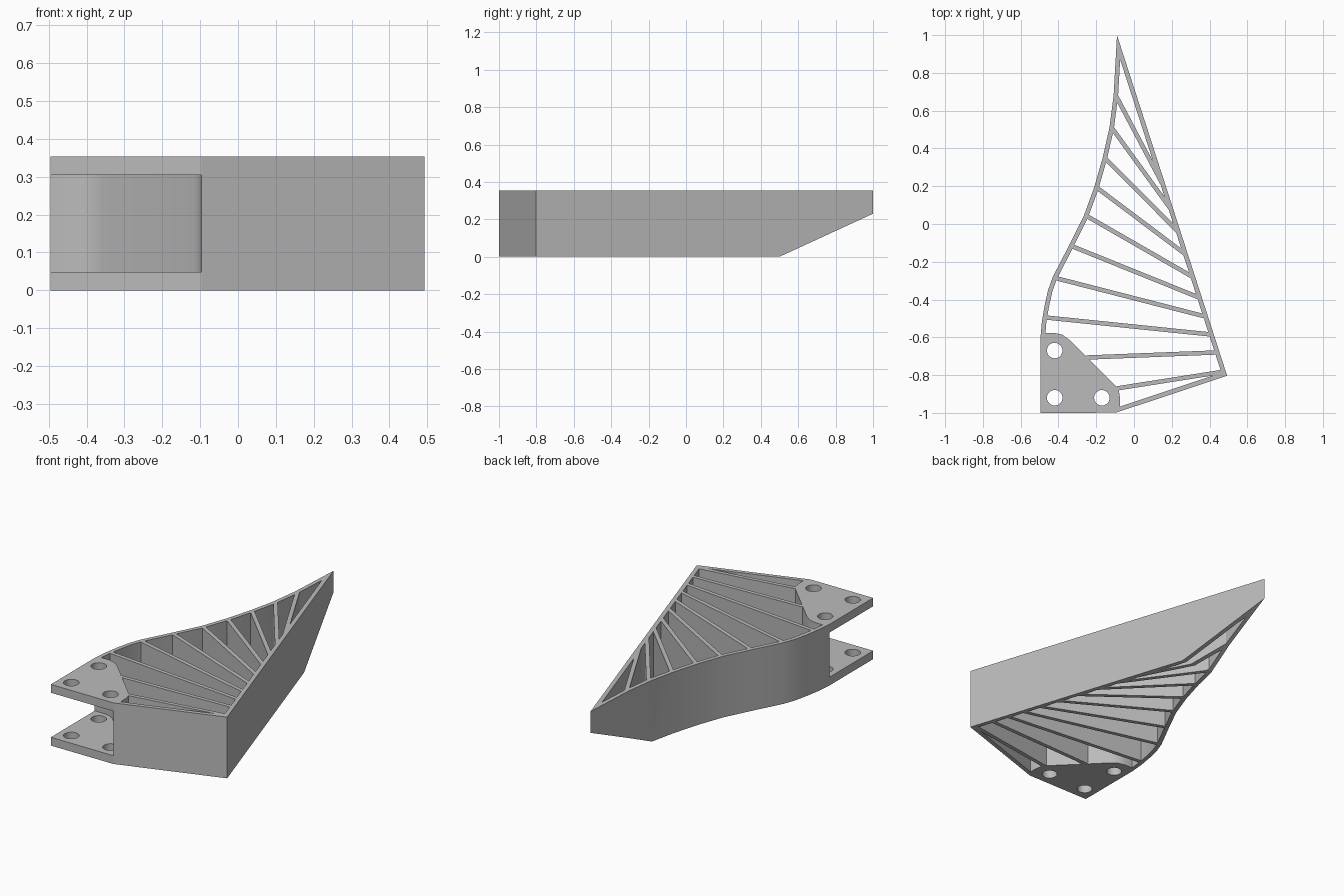
import bpy, bmesh, math
from mathutils import Vector

if "Cube" in bpy.data.objects:
    bpy.data.objects.remove(bpy.data.objects["Cube"])

HEIGHT, PLATE, WALL = 0.353, 0.048, 0.024

grey = bpy.data.materials.new("plain grey")
grey.use_nodes = True
grey.diffuse_color = (0.5, 0.5, 0.5, 1)
grey.node_tree.nodes["Principled BSDF"].inputs["Base Color"].default_value = (0.5, 0.5, 0.5, 1)


def prism(name, loops, z0, z1, chamfer=False):
    """Extrude closed 2D loops (outer edge, then holes); optionally slope the underside at the tip."""
    bm = bmesh.new()
    edges = []
    for loop in loops:
        vs = [bm.verts.new((p[0], p[1], z0)) for p in loop]
        edges += [bm.edges.new((a, b)) for a, b in zip(vs, vs[1:] + vs[:1])]
    bmesh.ops.triangle_fill(bm, edges=edges, use_beauty=True)
    top = bmesh.ops.extrude_face_region(bm, geom=bm.faces[:], use_keep_orig=True)["geom"]
    verts = [v for v in top if isinstance(v, bmesh.types.BMVert)]
    bmesh.ops.translate(bm, verts=verts, vec=(0, 0, z1 - z0))
    if chamfer:
        cut = bmesh.ops.bisect_plane(
            bm, geom=bm.verts[:] + bm.edges[:] + bm.faces[:], dist=1e-6,
            plane_co=(0, 0.5, 0), plane_no=(0, 0.23, -0.5), clear_outer=True)
        rim = [e for e in cut["geom_cut"] if isinstance(e, bmesh.types.BMEdge)]
        if rim:
            bmesh.ops.triangle_fill(bm, edges=rim, use_beauty=True)
    bmesh.ops.recalc_face_normals(bm, faces=bm.faces[:])
    mesh = bpy.data.meshes.new(name)
    bm.to_mesh(mesh)
    bm.free()
    mesh.materials.append(grey)
    ob = bpy.data.objects.new(name, mesh)
    bpy.context.collection.objects.link(ob)
    bpy.ops.object.select_all(action='DESELECT')
    ob.select_set(True)
    bpy.context.view_layer.objects.active = ob
    bpy.ops.object.shade_smooth_by_angle(angle=math.radians(25))
    return ob


def inset(loop, d):
    """Offset a counter-clockwise loop inwards with mitred corners."""
    pts = [Vector(p) for p in loop]
    out = []
    for i, p in enumerate(pts):
        a = (p - pts[i - 1]).normalized()
        b = (pts[(i + 1) % len(pts)] - p).normalized()
        na, nb = Vector((-a.y, a.x)), Vector((-b.y, b.x))
        out.append(p + (na + nb) * d / (1 + na.dot(nb)))
    return out


def circle(x, y, r, n=32):
    return [(x + r * math.cos(math.tau * i / n), y + r * math.sin(math.tau * i / n)) for i in range(n)]


# Outer skin: straight front and side, curved back edge, recessed wall behind the plates
tip, heel = Vector((-0.09, 1.0)), Vector((0.493, -0.803))
curve = [(-0.108, 0.68), (-0.13, 0.51), (-0.166, 0.35), (-0.212, 0.19), (-0.267, 0.04),
         (-0.347, -0.12), (-0.43, -0.28), (-0.455, -0.35), (-0.473, -0.43), (-0.488, -0.52)]
recess = [(-0.495, -0.6), (-0.425, -0.6), (-0.39, -0.608), (-0.357, -0.632),
          (-0.117, -0.872), (-0.103, -0.893), (-0.098, -0.92), (-0.096, -0.999)]
skin = recess[-1:] + [heel, tip] + curve + recess[:-1]
prism("outer_skin", [skin, inset(skin, WALL)], 0, HEIGHT, chamfer=True)

# Mounting plates with three bolt holes, reaching into the recessed wall
overlap = [(x + 0.008, y + 0.008) for x, y in recess[1:-1]]
outline = [(-0.495, -1), recess[-1]] + overlap[::-1] + [(-0.495, -0.592)]
holes = [circle(x, y, 0.041) for x, y in ((-0.42, -0.67), (-0.42, -0.92), (-0.17, -0.92))]
for name, z in (("lower_plate", 0), ("upper_plate", HEIGHT - PLATE)):
    prism(name, [outline] + holes, z, z + PLATE)

# Fan of thin ribs: start point on the back edge, end height along the straight side
ribs = [(-0.096, 0.68, 0.21), (-0.118, 0.51, 0.08), (-0.155, 0.35, -0.04), (-0.2, 0.195, -0.16),
        (-0.255, 0.045, -0.28), (-0.335, -0.115, -0.39), (-0.42, -0.285, -0.49),
        (-0.467, -0.495, -0.585), (-0.255, -0.707, -0.68), (-0.1, -0.872, -0.782)]
for i, (x, y, end_y) in enumerate(ribs):
    a = Vector((x, y))
    t = (end_y - tip.y) / (heel.y - tip.y)
    b = Vector((tip.x + (heel.x - tip.x) * t - WALL * 0.55, end_y))
    d = (b - a).normalized()
    side = Vector((-d.y, d.x)) * 0.0115
    prism(f"rib_{i + 1}", [[a - side, b - side, b + side, a + side]], 0, HEIGHT, chamfer=True)
